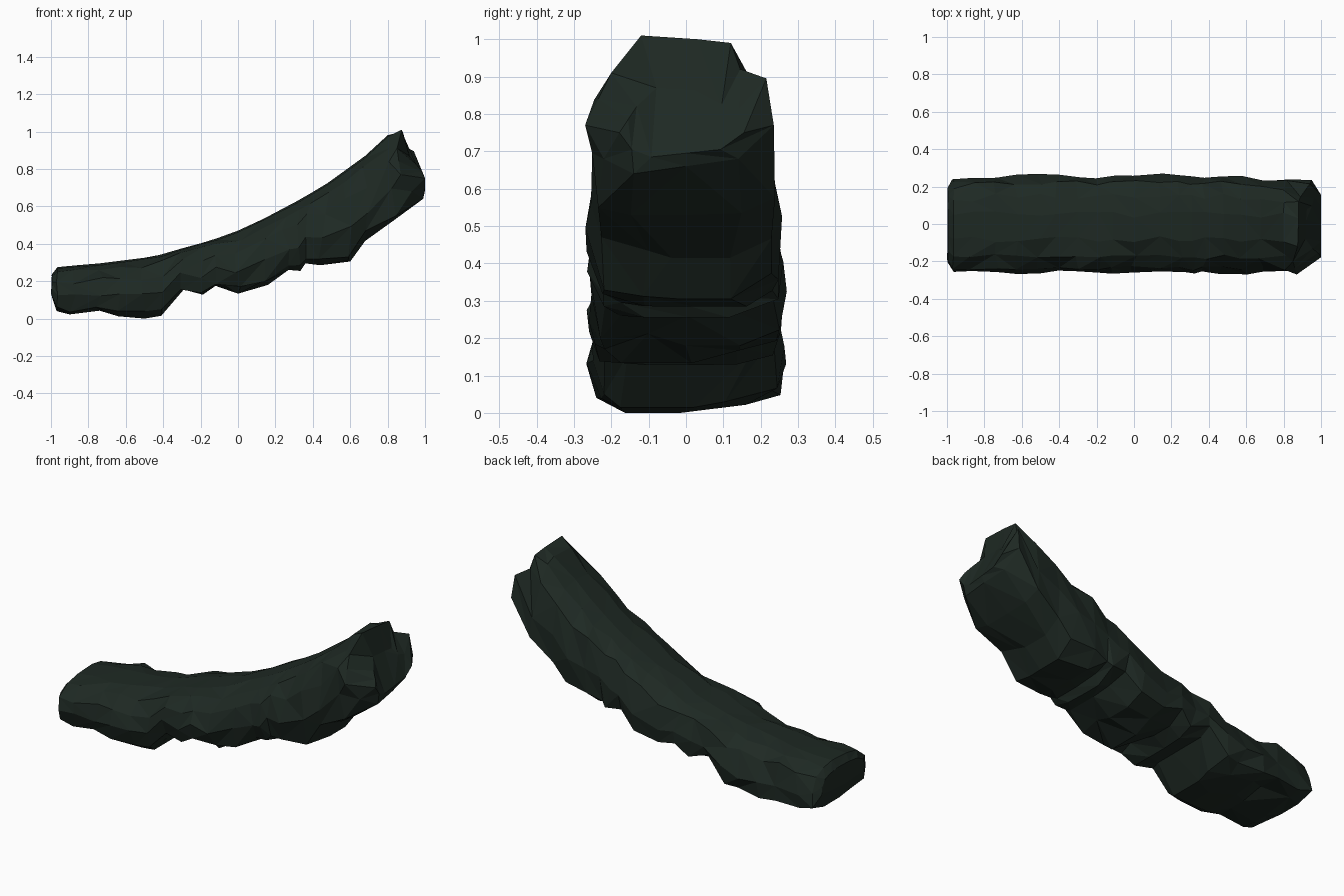
import bpy, bmesh, random
from mathutils import Vector

random.seed(11)

# Stations along the slab: top x, top z, bottom x, bottom z
stations = [
    (-0.965, 0.275, -0.97, 0.04), (-0.86, 0.285, -0.90, 0.022),
    (-0.74, 0.295, -0.74, 0.042), (-0.62, 0.31, -0.64, 0.012),
    (-0.50, 0.325, -0.50, 0.0), (-0.42, 0.34, -0.41, 0.015),
    (-0.30, 0.375, -0.29, 0.155), (-0.19, 0.405, -0.19, 0.128),
    (-0.11, 0.43, -0.12, 0.175), (0.00, 0.47, 0.00, 0.133),
    (0.14, 0.535, 0.16, 0.18), (0.24, 0.588, 0.27, 0.26),
    (0.31, 0.625, 0.33, 0.255), (0.38, 0.665, 0.36, 0.295),
    (0.48, 0.725, 0.44, 0.285), (0.57, 0.79, 0.60, 0.305),
    (0.68, 0.87, 0.68, 0.415), (0.80, 0.98, 0.84, 0.53),
    (0.88, 1.01, 0.985, 0.63),
]
# Cross-section: y, fraction of the height (0 bottom, 1 top)
section = [
    (-0.14, 0.0), (-0.23, 0.08), (-0.257, 0.36), (-0.238, 0.66),
    (-0.175, 0.87), (-0.08, 0.985), (0.05, 1.0), (0.145, 0.965),
    (0.222, 0.83), (0.257, 0.46), (0.242, 0.13), (0.14, 0.0), (0.0, 0.0),
]


def jit(a):
    return random.uniform(-a, a)


bm = bmesh.new()
rings = []
for i, (tx, tz, bx, bz) in enumerate(stations):
    ring = []
    rough = 0.3 if i in (0, len(stations) - 1) else 0.85
    low_side = random.choice((-1, 1))  # the side that keeps the lowest point
    for y, t in section:
        side = 0.05 < t < 0.95
        x = bx + (tx - bx) * t
        z = bz + (tz - bz) * t
        if side:
            x += jit(0.022) * rough
            z += jit(0.022) * rough
            y += jit(0.016) * rough
        elif t == 0:
            if y * low_side < 0:
                z += random.uniform(0.0, 0.04) * rough
                x += jit(0.02) * rough
            y += jit(0.05) * rough
        else:
            y += jit(0.02) * rough
            z -= random.uniform(0, 0.008) * (t < 1)
        y = max(-0.27, min(0.27, y))
        # the back shoulder narrows at both ends
        if y > 0.1 and t > 0.4:
            y *= {0: 0.87, 1: 0.94, 16: 0.93, 17: 0.87}.get(i, 1)
            if i == 17 and t < 0.95:
                z -= 0.035
        ring.append(bm.verts.new((x, y, z)))
    rings.append(ring)

# Broken end: ledge on the back side and a bulging lower face
for v, co in zip(rings[-1], [
    (0.99, -0.14, 0.64), (0.93, -0.22, 0.68), (0.87, -0.27, 0.77),
    (0.86, -0.235, 0.84), (0.85, -0.20, 0.91), (0.875, -0.12, 1.01),
    (0.88, 0.03, 1.00), (0.88, 0.12, 0.99), (0.89, 0.145, 0.92),
    (0.94, 0.215, 0.895), (0.95, 0.235, 0.77), (0.97, 0.14, 0.68),
        (0.985, 0.0, 0.66)]):
    v.co = Vector(co)

# Skin between rings
n = len(section)
for a, b in zip(rings, rings[1:]):
    for k in range(n):
        m = (k + 1) % n
        if random.random() < 0.5:
            tris = [(a[k], a[m], b[m]), (a[k], b[m], b[k])]
        else:
            tris = [(a[k], a[m], b[k]), (a[m], b[m], b[k])]
        for t in tris:
            bm.faces.new(t)


# End caps: a smaller ring that bulges outward
def cap(ring, inner):
    cap_ring = [bm.verts.new(inner(v.co)) for v in ring]
    for k in range(n):
        m = (k + 1) % n
        bm.faces.new((ring[k], ring[m], cap_ring[m]))
        bm.faces.new((ring[k], cap_ring[m], cap_ring[k]))
    bm.faces.new(cap_ring)


cap(rings[0], lambda c: Vector((-1.0 + abs(jit(0.008)), c.y * 0.8,
                                0.2 + (c.z - 0.2) * 0.5)))
cap(rings[-1], lambda c: Vector((1.0 - max(0, c.z - 0.8) * 0.4, c.y * 0.66,
                                 0.68 + (c.z - 0.63) * 0.5)))

bmesh.ops.triangulate(bm, faces=[f for f in bm.faces if len(f.verts) > 3])
bmesh.ops.recalc_face_normals(bm, faces=bm.faces)

mesh = bpy.data.meshes.new("rock_ramp")
bm.to_mesh(mesh)
bm.free()
rock = bpy.data.objects.new("rock_ramp", mesh)
bpy.context.collection.objects.link(rock)

# Dark green stone
stone = bpy.data.materials.new("dark_stone")
stone.diffuse_color = (0.013, 0.022, 0.017, 1)
mesh.materials.append(stone)
